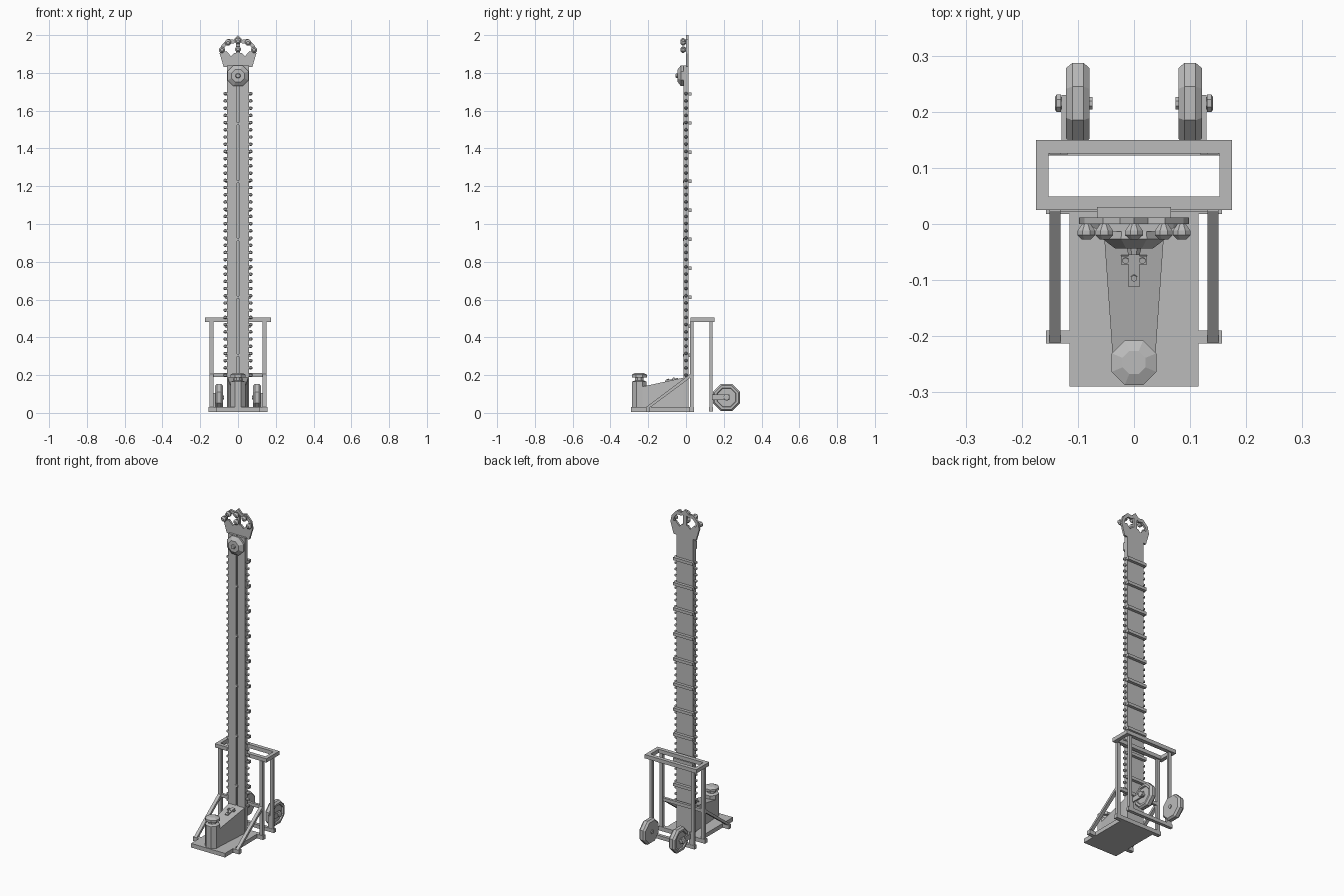
import bpy, bmesh, math
from mathutils import Vector, Matrix

if "Cube" in bpy.data.objects:
    bpy.data.objects.remove(bpy.data.objects["Cube"])

grey = bpy.data.materials.new("plain_grey")
grey.use_nodes = True
grey.diffuse_color = (0.5, 0.5, 0.5, 1)
grey.node_tree.nodes["Principled BSDF"].inputs["Base Color"].default_value = (0.5, 0.5, 0.5, 1)


def finish(name, bm):
    bmesh.ops.recalc_face_normals(bm, faces=bm.faces)
    mesh = bpy.data.meshes.new(name)
    bm.to_mesh(mesh)
    bm.free()
    mesh.materials.append(grey)
    obj = bpy.data.objects.new(name, mesh)
    bpy.context.collection.objects.link(obj)
    return obj


def add_box(bm, x0, x1, y0, y1, z0, z1):
    size = Matrix.Diagonal((x1 - x0, y1 - y0, z1 - z0, 1))
    mid = Matrix.Translation(((x0 + x1) / 2, (y0 + y1) / 2, (z0 + z1) / 2))
    bmesh.ops.create_cube(bm, size=1, matrix=mid @ size)


def box(name, *bounds):
    bm = bmesh.new()
    add_box(bm, *bounds)
    return finish(name, bm)


def add_prism(bm, points, y0, y1):
    """Extrude an (x, z) outline from y0 to y1."""
    face = bm.faces.new([bm.verts.new((x, y0, z)) for x, z in points])
    new = bmesh.ops.extrude_face_region(bm, geom=[face])["geom"]
    bmesh.ops.translate(bm, vec=(0, y1 - y0, 0),
                        verts=[v for v in new if isinstance(v, bmesh.types.BMVert)])


def add_lathe(bm, profile, centre, axis, sides=8):
    """Turn (radius, height) points about an axis through centre."""
    turn = Vector(axis).to_track_quat('Z', 'Y')
    rings = []
    for r, h in profile:
        ring = []
        for i in range(sides):
            a = math.tau * (i + 0.5) / sides
            p = Vector((r * math.cos(a), r * math.sin(a), h))
            ring.append(bm.verts.new(Vector(centre) + turn @ p))
        rings.append(ring)
    for low, high in zip(rings, rings[1:]):
        for i in range(sides):
            j = (i + 1) % sides
            bm.faces.new((low[i], low[j], high[j], high[i]))
    bm.faces.new(rings[0])
    bm.faces.new(rings[-1])


def lathe(name, profile, centre, axis, sides=8):
    bm = bmesh.new()
    add_lathe(bm, profile, centre, axis, sides)
    return finish(name, bm)


# Tower: two boards with a groove between them, and a backing board
box("tower_back", -0.057, 0.057, -0.004, 0.012, 0.03, 1.84)
for side, label in ((-1, "right"), (1, "left")):
    xs = sorted((side * 0.005, side * 0.057))
    box(label + "_tower_board", *xs, -0.013, -0.004, 0.03, 1.84)

# Track clips and back slats
bm = bmesh.new()
for i in range(1, 6):
    z = i * 0.306
    add_box(bm, -0.008, 0.008, -0.016, -0.004, z - 0.007, z + 0.007)
finish("track_clips", bm)
bm = bmesh.new()
for i in range(10):
    z = 0.305 + i * 0.1537
    add_box(bm, -0.066, 0.066, 0.012, 0.03, z - 0.009, z + 0.009)
finish("back_slats", bm)

# Bulbs along both tower edges
bm = bmesh.new()
for side in (-1, 1):
    for i in range(40):
        add_lathe(bm, [(0.005, 0), (0.009, 0.007), (0.009, 0.013), (0.004, 0.02)],
                  (side * 0.057, 0, 0.2 + i * 0.0382), (side, 0, 0), 6)
finish("edge_bulbs", bm)

# Crown: plate, arched bands and centre post
half = [(0.076, 1.832), (0.098, 1.905), (0.062, 1.915), (0.036, 1.888), (0.02, 1.905)]
band = [(0.098, 1.9), (0.088, 1.945), (0.055, 1.98), (0.025, 1.975), (0, 2.0)]
inner = [(0, 1.972), (0.025, 1.955), (0.05, 1.958), (0.072, 1.936), (0.08, 1.9)]
bm = bmesh.new()
add_prism(bm, half + [(-x, z) for x, z in reversed(half)], 0, 0.012)
for side in (-1, 1):
    add_prism(bm, [(side * x, z) for x, z in band + inner], 0, 0.012)
add_box(bm, -0.011, 0.011, 0, 0.012, 1.88, 1.985)
finish("crown", bm)

bm = bmesh.new()
for x, z in ((0.085, 1.922), (0.053, 1.96), (0, 1.968), (0, 1.925),
             (-0.053, 1.96), (-0.085, 1.922)):
    add_lathe(bm, [(0.008, 0), (0.017, 0.012), (0.017, 0.02), (0.008, 0.028)],
              (x, 0, z), (0, -1, 0))
finish("crown_bulbs", bm)

# Bell
lathe("bell", [(0.058, 0), (0.06, 0.014), (0.036, 0.031), (0.014, 0.031), (0.011, 0.042)],
      (0, -0.013, 1.785), (0, -1, 0))

# Base and feet
box("base", -0.115, 0.115, -0.29, 0.04, 0.005, 0.03)
box("front_foot", -0.157, 0.157, -0.213, -0.19, 0.005, 0.03)
box("middle_foot", -0.157, 0.157, 0.018, 0.042, 0.005, 0.03)
box("rear_foot", -0.157, 0.157, 0.122, 0.142, 0.008, 0.03)

# Tapered lever housing
bm = bmesh.new()
ends = [[bm.verts.new(p) for p in ((-w, y, 0.03), (w, y, 0.03), (w, y, z), (-w, y, z))]
        for w, y, z in ((0.037, -0.25, 0.135), (0.054, -0.01, 0.187))]
for i in range(4):
    j = (i + 1) % 4
    bm.faces.new((ends[0][i], ends[0][j], ends[1][j], ends[1][i]))
for end in ends:
    bm.faces.new(end)
finish("lever_housing", bm)

# Latch on the sloping housing top
slope = math.atan2(0.052, 0.24)
bm = bmesh.new()
add_box(bm, -0.01, 0.01, -0.035, 0.035, 0, 0.006)
add_box(bm, -0.023, 0.023, 0.007, 0.022, 0, 0.008)
for x, y in ((-0.015, 0.014), (0.015, 0.014), (0, -0.018)):
    add_lathe(bm, [(0.006, 0.004), (0.006, 0.012)], (x, y, 0), (0, 0, 1), 6)
bmesh.ops.transform(bm, verts=bm.verts, matrix=Matrix.Translation((0, -0.077, 0.172))
                    @ Matrix.Rotation(slope, 4, 'X'))
finish("latch", bm)

# Striking post
lathe("striking_post", [(0.042, 0.03), (0.042, 0.165), (0.024, 0.172), (0.024, 0.188),
                        (0.043, 0.188), (0.043, 0.203), (0.022, 0.212)],
      (0, -0.247, 0), (0, 0, 1))

# Support frame: top ring, posts, cross bar and braces
bm = bmesh.new()
for y in (0.025, 0.126):
    add_box(bm, -0.175, 0.175, y, y + 0.024, 0.482, 0.505)
for x in (-0.175, 0.152):
    add_box(bm, x, x + 0.023, 0.049, 0.126, 0.482, 0.505)
finish("top_ring", bm)
box("cross_bar", -0.15, 0.15, 0.022, 0.038, 0.19, 0.21)
for side, label in ((-1, "right"), (1, "left")):
    xs = sorted((side * 0.131, side * 0.151))
    box(label + "_front_post", *xs, 0.021, 0.04, 0.005, 0.485)
    box(label + "_rear_post", *xs, 0.124, 0.14, 0.01, 0.485)
    bm = bmesh.new()
    corners = [(-0.212, 0.03), (-0.188, 0.03), (0.025, 0.188), (0.025, 0.208)]
    for i, x in enumerate(xs):
        bm.faces.new([bm.verts.new((x, y, z)) for y, z in corners])
    bmesh.ops.bridge_loops(bm, edges=bm.edges)
    finish(label + "_brace", bm)

    # Wheel, axle and arm
    lathe(label + "_wheel", [(0.055, -0.021), (0.068, -0.021), (0.078, -0.01), (0.078, 0.01),
                             (0.068, 0.021), (0.055, 0.021), (0.052, 0.012)],
          (side * 0.1, 0.215, 0.082), (side, 0, 0))
    lathe(label + "_axle", [(0.012, -0.026), (0.012, 0.03), (0.017, 0.03), (0.017, 0.038),
                            (0.012, 0.041)], (side * 0.1, 0.215, 0.082), (side, 0, 0))
    arm = sorted((side * 0.12, side * 0.129))
    box(label + "_wheel_arm", *arm, 0.124, 0.23, 0.067, 0.097)
    box(label + "_arm_bracket", *sorted((side * 0.118, side * 0.135)), 0.124, 0.14, 0.03, 0.105)
